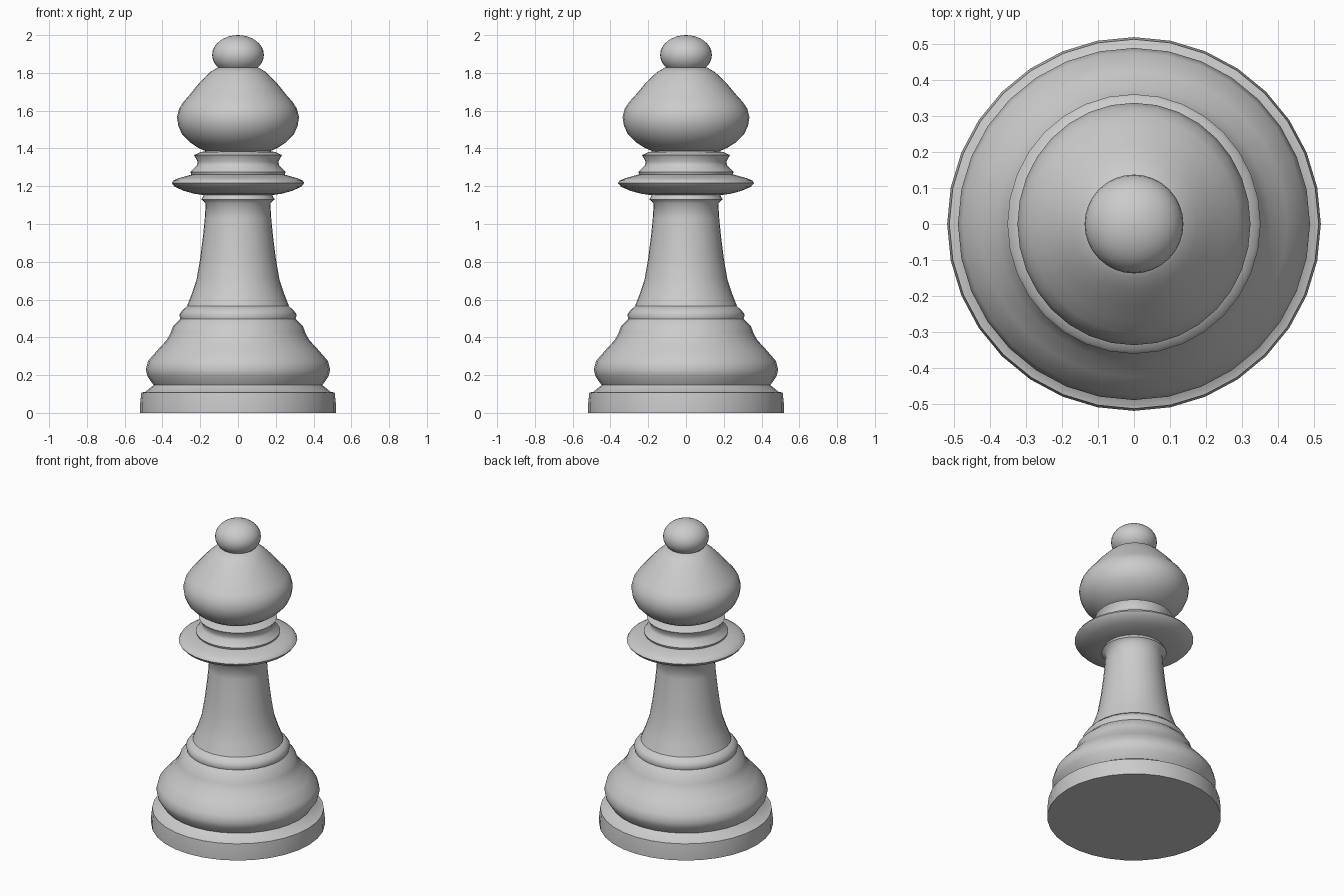
import bpy, bmesh, math

SIDES = 32


def lathe(name, profile, y_scale=1.0, angle=60):
    """Revolve (radius, z) points around z and cap both ends."""
    bm = bmesh.new()
    rings = []
    for r, z in profile:
        ring = []
        for i in range(SIDES):
            a = 2 * math.pi * i / SIDES
            ring.append(bm.verts.new((r * math.cos(a), r * y_scale * math.sin(a), z)))
        rings.append(ring)
    for low, high in zip(rings, rings[1:]):
        for i in range(SIDES):
            j = (i + 1) % SIDES
            bm.faces.new((low[i], low[j], high[j], high[i]))
    bm.faces.new(rings[0][::-1])
    bm.faces.new(rings[-1])
    mesh = bpy.data.meshes.new(name)
    bm.to_mesh(mesh)
    bm.free()
    obj = bpy.data.objects.new(name, mesh)
    bpy.context.collection.objects.link(obj)
    bpy.ops.object.select_all(action='DESELECT')
    obj.select_set(True)
    bpy.context.view_layer.objects.active = obj
    bpy.ops.object.shade_smooth_by_angle(angle=math.radians(angle))
    return obj


# Foot, groove and bell-shaped base up to the small ring
lathe("base", [
    (0.518, 0), (0.518, 0.05), (0.512, 0.107), (0.49, 0.112), (0.447, 0.147),
    (0.48, 0.195), (0.488, 0.23), (0.476, 0.275), (0.424, 0.335), (0.378, 0.385),
    (0.356, 0.425), (0.344, 0.46), (0.305, 0.497), (0.311, 0.52), (0.297, 0.54),
    (0.27, 0.565)])

# Tapered stem with a small lip at its top
lathe("stem", [
    (0.27, 0.565), (0.243, 0.635), (0.219, 0.707), (0.2, 0.82), (0.185, 0.94),
    (0.176, 1.03), (0.171, 1.11), (0.194, 1.13), (0.18, 1.155)])

# Wide collar disc
lathe("collar", [
    (0.18, 1.153), (0.23, 1.16), (0.285, 1.175), (0.335, 1.197), (0.351, 1.217),
    (0.343, 1.23), (0.315, 1.242), (0.245, 1.262)], 1.025)

# Stepped neck between collar and head
lathe("neck", [
    (0.245, 1.255), (0.252, 1.275), (0.243, 1.285), (0.218, 1.31), (0.213, 1.33),
    (0.233, 1.365), (0.2, 1.38), (0.165, 1.387)])

# Onion-shaped head
lathe("head", [
    (0.165, 1.383), (0.21, 1.403), (0.255, 1.433), (0.296, 1.475), (0.316, 1.52),
    (0.323, 1.565), (0.312, 1.61), (0.29, 1.645), (0.255, 1.685), (0.215, 1.735),
    (0.175, 1.778), (0.145, 1.806), (0.108, 1.828)], 1.04)

# Flattened ball on top
steps = 16
ball = []
for k in range(steps + 1):
    t = -math.pi / 2 + math.pi * (k + 0.1 * (k == 0) - 0.1 * (k == steps)) / steps
    ball.append((0.137 * math.cos(t), 1.895 + 0.105 * math.sin(t)))
lathe("finial", ball)
